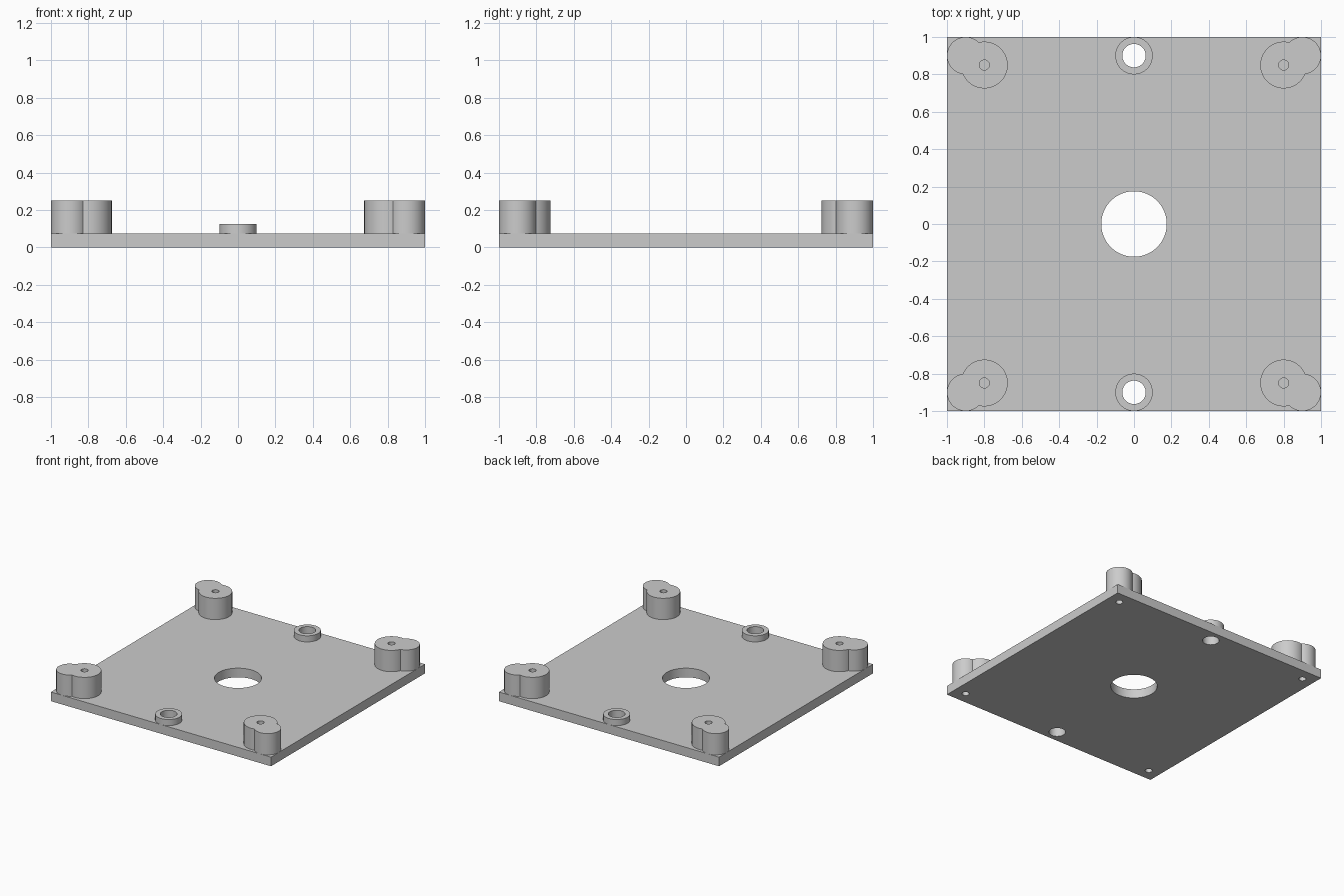
import bpy
import math

cube = bpy.data.objects.get("Cube")
if cube:
    bpy.data.objects.remove(cube, do_unlink=True)

gray = bpy.data.materials.new("plain gray")
gray.use_nodes = True
COLOR = (0.6, 0.6, 0.6, 1)
gray.diffuse_color = COLOR
gray.node_tree.nodes["Principled BSDF"].inputs["Base Color"].default_value = COLOR

PLATE_TOP, BOSS_TOP, POST_TOP = 0.075, 0.125, 0.25
PIN_RADIUS = 0.027
PIN_TOP = 0.2


def cylinder(name, x, y, radius, low, high, sides=64):
    bpy.ops.mesh.primitive_cylinder_add(
        vertices=sides, radius=radius, depth=high - low,
        location=(x, y, (low + high) / 2))
    obj = bpy.context.object
    obj.name = name
    obj.data.materials.append(gray)
    return obj


def combine(target, tool, operation):
    """Apply a boolean and discard the tool object."""
    mod = target.modifiers.new("cut", "BOOLEAN")
    mod.operation = operation
    mod.solver = "EXACT"
    mod.object = tool
    bpy.context.view_layer.objects.active = target
    bpy.ops.object.modifier_apply(modifier=mod.name)
    bpy.data.objects.remove(tool, do_unlink=True)


def finish(obj):
    bpy.ops.object.select_all(action="DESELECT")
    obj.select_set(True)
    bpy.context.view_layer.objects.active = obj
    bpy.ops.object.shade_smooth_by_angle(angle=math.radians(30))


# Square base plate with its large centre opening
bpy.ops.mesh.primitive_cube_add(size=2, location=(0, 0, PLATE_TOP / 2))
plate = bpy.context.object
plate.name = "base_plate"
plate.scale.z = PLATE_TOP / 2
bpy.ops.object.transform_apply(location=True, rotation=False, scale=True)
plate.data.materials.append(gray)
combine(plate, cylinder("cutter", 0, 0, 0.175, -0.1, 0.2, 96), "DIFFERENCE")

for sy, end in ((-1, "front"), (1, "back")):
    # Low ring around each through hole
    ring = cylinder(end + "_ring", 0, sy * 0.9, 0.1, PLATE_TOP, BOSS_TOP)
    for part in (ring, plate):
        hole = cylinder("cutter", 0, sy * 0.9, 0.0625, -0.1, 0.3)
        combine(part, hole, "DIFFERENCE")
    finish(ring)

    for sx, side in ((-1, "right"), (1, "left")):
        # Corner post: two merged cylinders
        post = cylinder(f"{end}_{side}_post", sx * 0.8, sy * 0.85, 0.125,
                        PLATE_TOP, POST_TOP)
        lobe = cylinder("lobe", sx * 0.9, sy * 0.9, 0.1, PLATE_TOP, POST_TOP)
        combine(post, lobe, "UNION")
        # Screw hole from above, pin hole from below
        screw = cylinder("cutter", sx * 0.8, sy * 0.85, PIN_RADIUS, 0.05, 0.3, 32)
        combine(post, screw, "DIFFERENCE")
        for part in (post, plate):
            pin = cylinder("cutter", sx * 0.9, sy * 0.9, PIN_RADIUS,
                           -0.1, PIN_TOP, 32)
            combine(part, pin, "DIFFERENCE")
        finish(post)

finish(plate)
